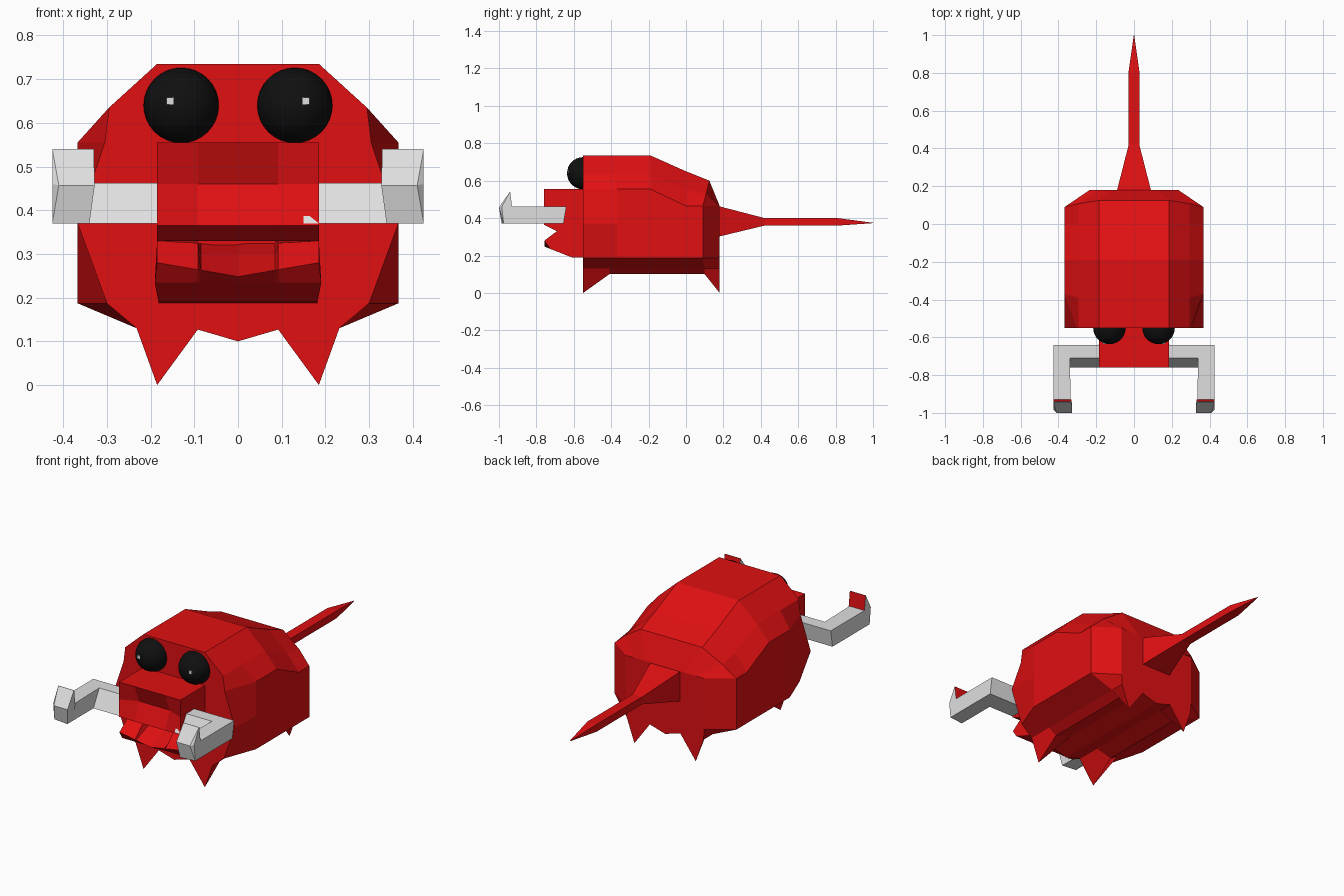
import bpy, bmesh, math

if "Cube" in bpy.data.objects:
    bpy.data.objects.remove(bpy.data.objects["Cube"])


def material(name, rgb):
    m = bpy.data.materials.new(name)
    m.diffuse_color = (*rgb, 1)
    m.use_nodes = True
    m.node_tree.nodes["Principled BSDF"].inputs["Base Color"].default_value = m.diffuse_color
    return m


RED = material("red shell", (0.75, 0.005, 0.006))
GREY = material("tusk grey", (0.74, 0.74, 0.74))
BLACK = material("eye black", (0.005, 0.005, 0.005))


def finish(name, bm, mats):
    bmesh.ops.recalc_face_normals(bm, faces=bm.faces)
    me = bpy.data.meshes.new(name)
    bm.to_mesh(me)
    bm.free()
    ob = bpy.data.objects.new(name, me)
    bpy.context.collection.objects.link(ob)
    for m in mats:
        me.materials.append(m)
    return ob


def loft(name, rings, mats, last_cap_mat=0):
    """Skin closed rings of equal length and cap both ends."""
    bm = bmesh.new()
    vs = [[bm.verts.new(p) for p in r] for r in rings]
    n = len(rings[0])
    for a, b in zip(vs, vs[1:]):
        for i in range(n):
            j = (i + 1) % n
            bm.faces.new((a[i], a[j], b[j], b[i]))
    bm.faces.new(vs[0])
    cap = bm.faces.new(vs[-1])
    cap.material_index = last_cap_mat
    return finish(name, bm, mats)


def mirrored_ring(half):
    """Half section from top centre to bottom centre, mirrored in x."""
    return half + [(-x, y, z) for x, y, z in half[-2:0:-1]]


# Body shell: sections from front to back, feet are the dips in the lower edge
def section(y, top, upper, shoulder, side, low, foot, y_top=None, y_side=None):
    yt = y if y_top is None else y_top
    ys = y if y_side is None else y_side
    half = [(0, yt, top[1]), (top[0], yt, top[1]), (upper[0], (yt + ys) / 2, upper[1]),
            (shoulder[0], ys, shoulder[1]), (side[0], ys, side[1]), (low[0], ys, low[1]),
            (0.232, y, 0.13), (0.185, y, foot), (0.092, y, 0.127), (0, y, 0.10)]
    return mirrored_ring(half)


W = 0.367
loft("body", [
    section(-0.55, (0.185, 0.735), (0.295, 0.635), (0.305, 0.555), (W, 0.37), (0.30, 0.187), 0.0),
    section(-0.41, (0.185, 0.735), (0.295, 0.635), (W, 0.555), (W, 0.37), (W, 0.187), 0.10,
            y_side=-0.37),
    section(-0.19, (0.185, 0.735), (0.295, 0.635), (W, 0.555), (W, 0.37), (W, 0.187), 0.10),
    section(0.0, (0.185, 0.65), (0.295, 0.55), (W, 0.465), (W, 0.37), (W, 0.187), 0.10),
    section(0.10, (0.185, 0.60), (0.295, 0.53), (W, 0.465), (W, 0.37), (W, 0.187), 0.10,
            y_top=0.125, y_side=0.09),
    section(0.18, (0.12, 0.465), (0.19, 0.465), (0.235, 0.465), (0.235, 0.37), (0.235, 0.187), 0.0),
], [RED])

# Snout: side profiles swept across x, with a hollow in the front
snout = []
for x, dent in ((-0.185, 0), (-0.092, 0.04), (0.092, 0.04), (0.185, 0)):
    snout.append([(x, -0.52, 0.555), (x, -0.76, 0.555), (x, -0.76 + dent, 0.46),
                  (x, -0.76, 0.365), (x, -0.69, 0.33), (x, -0.52, 0.33)])
loft("snout", snout, [RED])

# Lower jaw: lip dips in the middle, mouth hollow behind it
jaw = []
for x, ny, nz, lip in ((-0.185, -0.69, 0.33, 0.28), (-0.092, -0.69, 0.325, 0.264),
                       (-0.085, -0.66, 0.30, 0.263), (0, -0.62, 0.30, 0.248),
                       (0.085, -0.66, 0.30, 0.263), (0.092, -0.69, 0.325, 0.264),
                       (0.185, -0.69, 0.33, 0.28)):
    jaw.append([(x, -0.52, 0.33), (x, ny, nz), (x, -0.757, lip),
                (x * 1.03, -0.725, 0.235), (x * 0.98, -0.61, 0.19), (x * 0.98, -0.52, 0.187)])
loft("lower_jaw", jaw, [RED])

# Tail: square tube tapering to a spike
tail = []
for y, w, lo, hi in ((0.17, 0.092, 0.30, 0.465), (0.42, 0.028, 0.36, 0.40),
                     (0.81, 0.028, 0.36, 0.40), (1.0, 0.001, 0.373, 0.375)):
    tail.append([(-w, y, lo), (w, y, lo), (w, y, hi), (-w, y, hi)])
loft("tail", tail, [RED])

for s, side in ((-1, "left"), (1, "right")):
    # Tusk: arm out from the snout, then forward with a bent corner
    arm = [[(0.15, -0.64, 0.462), (0.15, -0.71, 0.462), (0.15, -0.76, 0.37), (0.15, -0.655, 0.37)],
           [(0.425, -0.64, 0.462), (0.34, -0.71, 0.462), (0.34, -0.76, 0.37), (0.425, -0.655, 0.37)],
           [(0.425, -0.93, 0.462), (0.335, -0.93, 0.462), (0.34, -0.93, 0.37), (0.425, -0.93, 0.37)]]
    loft(side + "_tusk_arm", [[(s * x, y, z) for x, y, z in r] for r in arm], [GREY])

    # Tusk tip: upturned point with a ridge in front and a red back
    front = [(0.33, -0.942, 0.54), (0.425, -0.942, 0.54), (0.425, -0.985, 0.46),
             (0.425, -0.975, 0.37), (0.34, -0.985, 0.37), (0.328, -1.0, 0.457)]
    back = [(0.33, -0.94, 0.54), (0.425, -0.94, 0.54), (0.425, -0.93, 0.46),
            (0.425, -0.93, 0.37), (0.34, -0.93, 0.37), (0.33, -0.93, 0.457)]
    bm = bmesh.new()
    f = [bm.verts.new((s * x, y, z)) for x, y, z in front]
    b = [bm.verts.new((s * x, y, z)) for x, y, z in back]
    ridge = bm.verts.new((s * 0.41, -1.0, 0.457))
    for i in range(6):
        j = (i + 1) % 6
        bm.faces.new((f[i], f[j], b[j], b[i]))
    for quad in ((f[0], f[1], ridge, f[5]), (f[5], ridge, f[3], f[4]),
                 (f[1], f[2], ridge), (f[2], f[3], ridge)):
        bm.faces.new(quad)
    bm.faces.new((b[0], b[1], b[2], b[5])).material_index = 1
    bm.faces.new((b[5], b[2], b[3], b[4]))
    finish(side + "_tusk_tip", bm, [GREY, RED])

    # Eye ball with a small square glint
    bpy.ops.mesh.primitive_uv_sphere_add(segments=32, ring_count=16, radius=0.086,
                                         location=(s * 0.13, -0.55, 0.64))
    eye = bpy.context.object
    eye.name = side + "_eye"
    eye.data.materials.append(BLACK)
    bpy.ops.object.shade_smooth()
    bpy.ops.mesh.primitive_cube_add(size=1, location=(s * 0.156, -0.631, 0.65 + 0.0))
    glint = bpy.context.object
    glint.name = side + "_eye_glint"
    glint.location.z = 0.65
    glint.scale = (0.016, 0.009, 0.016)
    glint.location = (s * 0.156, -0.63, 0.65)
    glint.data.materials.append(GREY)
